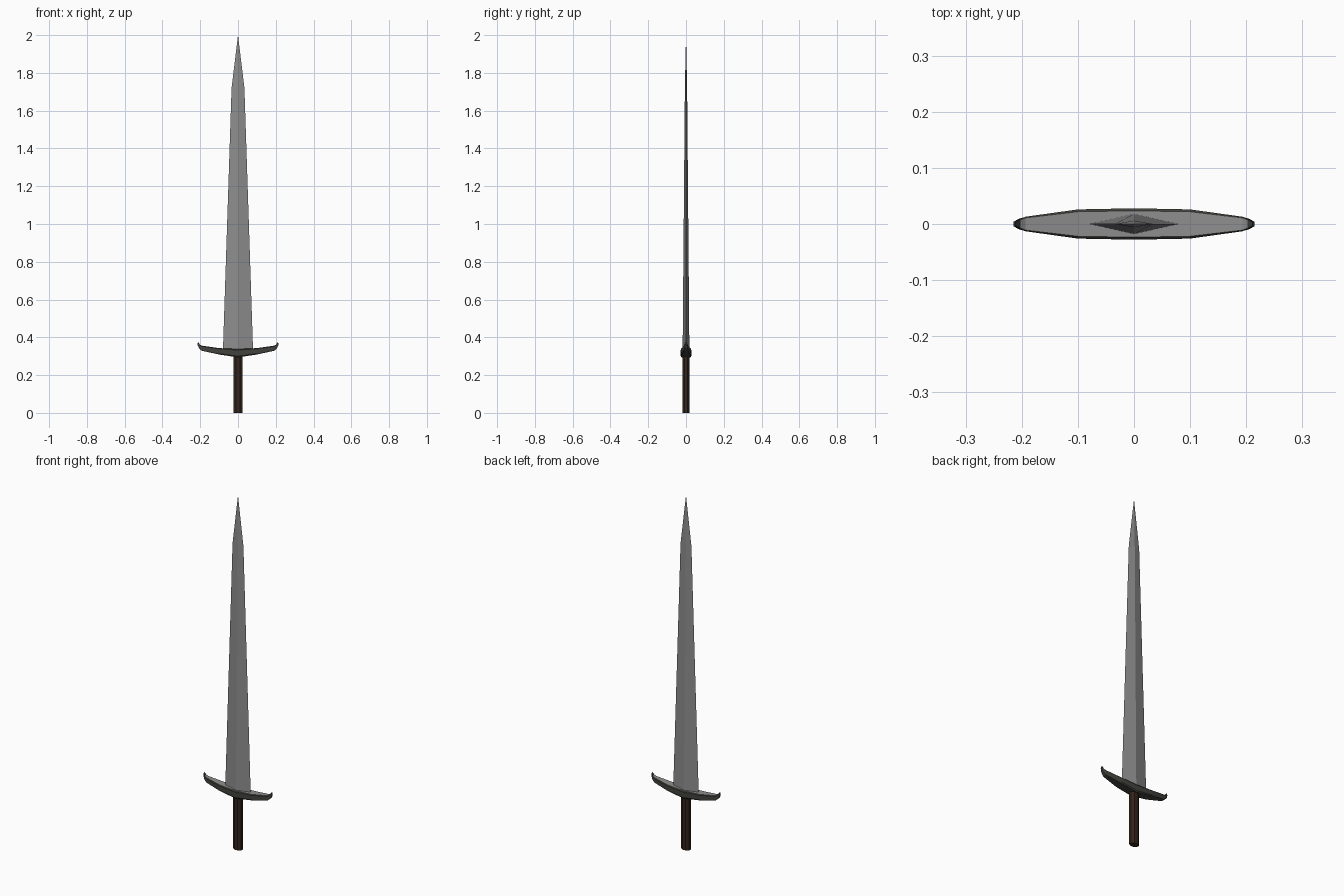
import bpy, bmesh, math

if "Cube" in bpy.data.objects:
    bpy.data.objects.remove(bpy.data.objects["Cube"])


def material(name, rgb):
    m = bpy.data.materials.new(name)
    m.diffuse_color = (*rgb, 1)
    m.use_nodes = True
    m.node_tree.nodes["Principled BSDF"].inputs["Base Color"].default_value = m.diffuse_color
    return m


steel = material("steel grey", (0.27, 0.27, 0.27))
iron = material("dark iron", (0.055, 0.055, 0.047))
wood = material("dark brown wood", (0.036, 0.019, 0.012))


def loft(name, rings, mats, rule=None):
    """Skin a list of equal-length rings, cap both ends (a one-point last ring makes a tip)."""
    bm = bmesh.new()
    vs = [[bm.verts.new(p) for p in r] for r in rings]
    for a, b in zip(vs, vs[1:]):
        n = len(a)
        for i in range(n):
            j = (i + 1) % n
            bm.faces.new((a[i], a[j], b[0]) if len(b) == 1 else (a[i], a[j], b[j], b[i]))
    for r in (vs[0], vs[-1]):
        if len(r) > 2:
            bm.faces.new(r)
    bmesh.ops.recalc_face_normals(bm, faces=bm.faces)
    bm.normal_update()
    if rule:
        for f in bm.faces:
            f.material_index = rule(f)
    me = bpy.data.meshes.new(name)
    bm.to_mesh(me)
    bm.free()
    for m in mats:
        me.materials.append(m)
    ob = bpy.data.objects.new(name, me)
    bpy.context.collection.objects.link(ob)
    return ob


# Blade: diamond section tapering to a point
def diamond(w, t, z):
    return [(-w, 0, z), (0, -t, z), (w, 0, z), (0, t, z)]


loft("blade", [diamond(0.08, 0.018, 0.32), diamond(0.034, 0.006, 1.72), [(0, 0, 2.0)]], [steel])

# Grip: flattened octagonal bar
def octagon(rx, ry, z):
    k = 1 / math.cos(math.pi / 8)
    return [(rx * k * math.cos(a), ry * k * math.sin(a), z)
            for a in (math.pi / 8 + i * math.pi / 4 for i in range(8))]


loft("grip", [octagon(0.025, 0.018, 0.0), octagon(0.025, 0.018, 0.31)], [wood])

# Crossguard: chamfered section swept outward, with upturned ends
def section(xb, zb, xt, zt, y):
    def at(f, yy):
        return (xb + (xt - xb) * f, yy, zb + (zt - zb) * f)
    c = 0.84 * y
    return [at(0, -c), at(0.15, -y), at(0.88, -y), at(1, -c),
            at(1, c), at(0.88, y), at(0.15, y), at(0, c)]


half = [(0.1, 0.309, 0.1, 0.343, 0.026),
        (0.192, 0.329, 0.193, 0.356, 0.013),
        (0.207, 0.343, 0.202, 0.362, 0.009),
        (0.215, 0.362, 0.211, 0.376, 0.004)]
left = [section(-xb, zb, -xt, zt, y) for xb, zb, xt, zt, y in reversed(half)]
right = [section(*s) for s in half]
middle = [section(0, 0.294, 0, 0.338, 0.028)]
loft("crossguard", left + middle + right, [iron, steel],
     lambda f: 1 if f.normal.z > 0.8 else 0)
